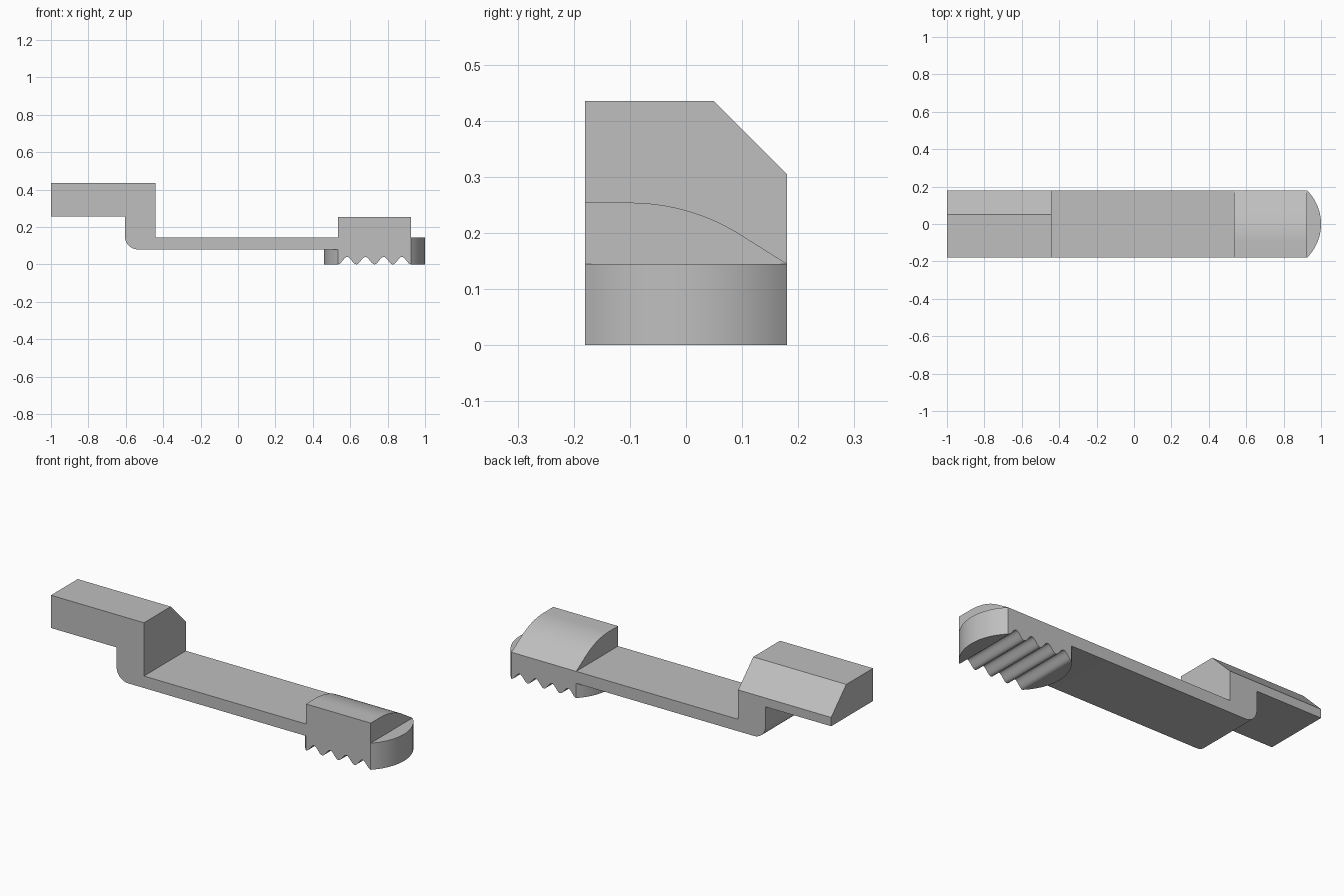
import bpy, bmesh, math
from mathutils import Vector

if "Cube" in bpy.data.objects:
    bpy.data.objects.remove(bpy.data.objects["Cube"])

HALF = 0.18                      # half depth of the whole lever
PAD_L, PAD_R = 0.535, 0.925      # straight part of the finger pad
ARM_LOW, ARM_TOP = 0.08, 0.145

grey = bpy.data.materials.new("plain grey")
grey.use_nodes = True
COLOUR = (0.52, 0.52, 0.52, 1)
grey.diffuse_color = COLOUR
grey.node_tree.nodes["Principled BSDF"].inputs["Base Color"].default_value = COLOUR


def prism(name, points, sweep, chamfer=None):
    """Extrude a closed 3D outline along a vector, optionally trimmed by a plane."""
    bm = bmesh.new()
    face = bm.faces.new([bm.verts.new(p) for p in points])
    moved = bmesh.ops.extrude_face_region(bm, geom=[face])["geom"]
    bmesh.ops.translate(bm, vec=sweep, verts=[v for v in moved if isinstance(v, bmesh.types.BMVert)])
    if chamfer:
        cut = bmesh.ops.bisect_plane(bm, geom=bm.verts[:] + bm.edges[:] + bm.faces[:],
                                     plane_co=chamfer[0], plane_no=chamfer[1], clear_outer=True)
        edges = [e for e in cut["geom_cut"] if isinstance(e, bmesh.types.BMEdge)]
        bmesh.ops.holes_fill(bm, edges=[e for e in edges if e.is_boundary], sides=0)
    bmesh.ops.recalc_face_normals(bm, faces=bm.faces[:])
    mesh = bpy.data.meshes.new(name)
    bm.to_mesh(mesh)
    bm.free()
    mesh.materials.append(grey)
    obj = bpy.data.objects.new(name, mesh)
    bpy.context.collection.objects.link(obj)
    bpy.ops.object.select_all(action="DESELECT")
    obj.select_set(True)
    bpy.context.view_layer.objects.active = obj
    bpy.ops.object.shade_smooth_by_angle(angle=math.radians(32))
    return obj


# Lever body: raised head, rounded heel, thin arm and ribbed pad in one side profile
side = [(-1, 0.435), (-1, 0.257), (-0.605, 0.257)]
r = 0.07
for i in range(11):
    a = math.pi + i / 10 * math.pi / 2
    side.append((-0.605 + r + r * math.cos(a), ARM_LOW + r + r * math.sin(a)))
side.append((PAD_L, ARM_LOW))
ribs, steps = 4, 14
for i in range(ribs * steps + 1):
    t = i / steps
    side.append((PAD_L + (PAD_R - PAD_L) * t / ribs, 0.02 * (1 - math.cos(2 * math.pi * t))))
side += [(PAD_R, ARM_TOP), (-0.44, ARM_TOP), (-0.44, 0.435)]
prism("lever_body", [(x, -HALF, z) for x, z in side], Vector((0, 2 * HALF, 0)),
      chamfer=((0, 0.05, 0.435), (0, 1, 1)))

# Bowed ends of the pad: circular segments on both sides
bulge = 0.075
radius = (HALF ** 2 + bulge ** 2) / (2 * bulge)
spread = math.asin(HALF / radius)
for name, x0, sign, height in (("pad_tip", PAD_R, 1, ARM_TOP), ("pad_inner_end", PAD_L, -1, ARM_LOW)):
    angles = [spread * (i / 12 - 1) for i in range(25)]
    arc = [(x0 + sign * (radius * math.cos(a) - radius + bulge), radius * math.sin(a), 0) for a in angles]
    prism(name, arc, Vector((0, 0, height)))

# Curved crest on top of the pad, falling away to the back
crest = [(-HALF, ARM_TOP), (-HALF, 0.254), (-0.1, 0.254)]
R, slope = 0.37, math.radians(31)
for i in range(1, 17):
    a = slope * i / 16
    crest.append((-0.1 + R * math.sin(a), 0.254 - R * (1 - math.cos(a))))
crest.append((HALF, ARM_TOP))
prism("pad_crest", [(PAD_L, y, z) for y, z in crest], Vector((PAD_R - PAD_L, 0, 0)))
